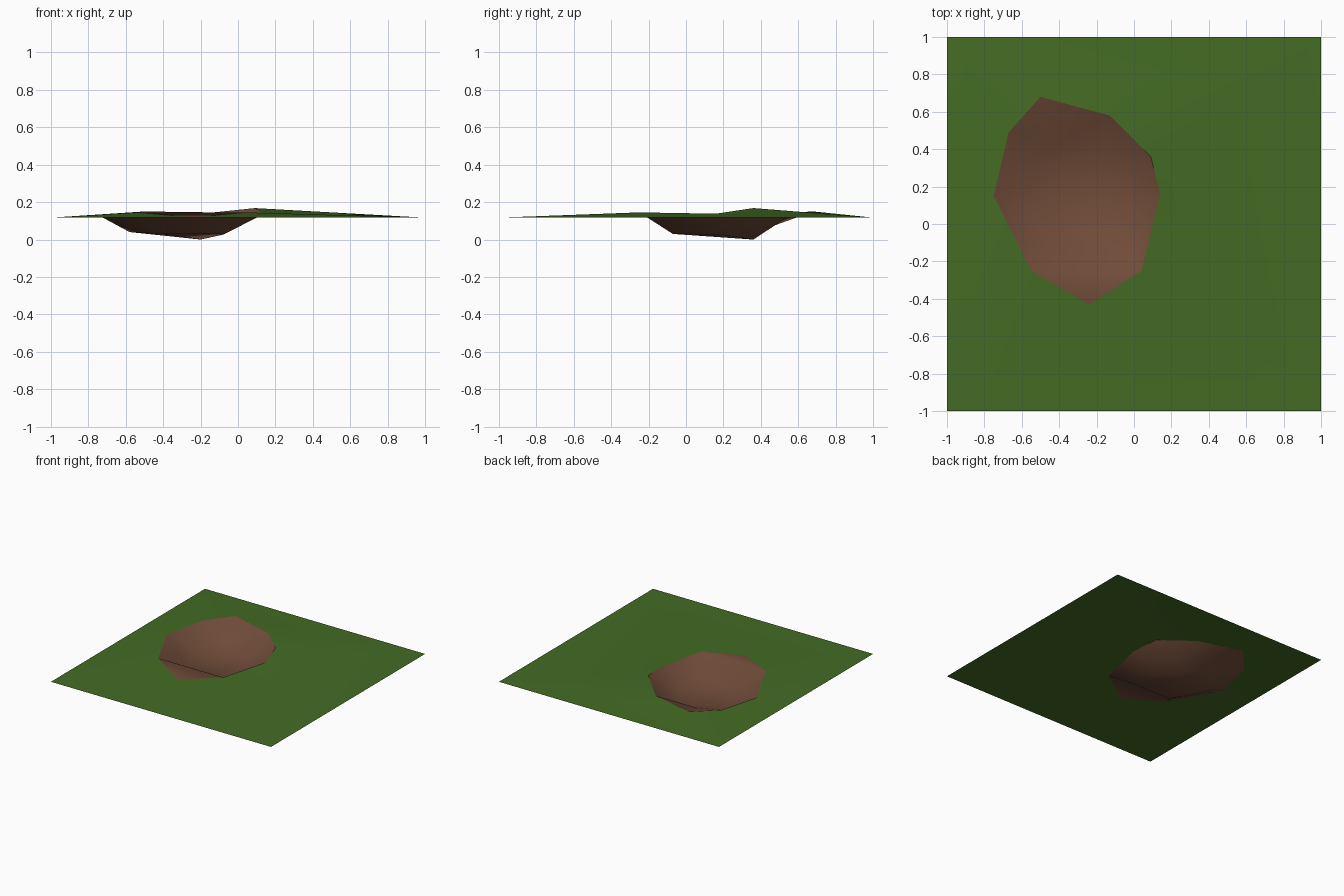
import bpy
from mathutils import Vector
from mathutils.geometry import delaunay_2d_cdt

if "Cube" in bpy.data.objects:
    bpy.data.objects.remove(bpy.data.objects["Cube"])


def material(name, color):
    m = bpy.data.materials.new(name)
    m.diffuse_color = (*color, 1)
    m.use_nodes = True
    m.node_tree.nodes["Principled BSDF"].inputs["Base Color"].default_value = m.diffuse_color
    return m


grass = material("grass green", (0.058, 0.148, 0.018))
soil = material("soil brown", (0.165, 0.073, 0.042))

# square lawn corners, raised rim of the hole, and points of the hollow floor
G = 0.117
corners = [(-1, -1, G), (1, -1, G), (1, 1, G), (-1, 1, G)]
rim = [(-.24, -.43, .118), (.04, -.25, .145), (.14, .16, .138), (.09, .36, .168),
       (-.13, .58, .145), (-.5, .68, .15), (-.67, .49, .138), (-.75, .15, .132),
       (-.55, -.25, .145)]
floor = [(-.07, -.07, .03), (-.08, .19, .026), (-.2, .36, 0), (-.4, .43, .06),
         (-.58, .24, .04), (-.4, -.07, .03)]


def loop(start, n):
    return [(start + i, start + (i + 1) % n) for i in range(n)]


def sheet(name, points, edges, keep, mat):
    """Triangulated height sheet keeping the faces whose vertices pass a rule."""
    _, _, faces, *_ = delaunay_2d_cdt([Vector(p[:2]) for p in points], edges, [], 0, 1e-5)
    tris = [f for f in faces if keep(f)]
    # make every face look upward
    up = []
    for f in tris:
        a, b, c = (Vector(points[i]) for i in f[:3])
        up.append(f if (b - a).cross(c - a).z > 0 else f[::-1])
    me = bpy.data.meshes.new(name)
    me.from_pydata(points, [], up)
    me.materials.append(mat)
    me.shade_smooth()
    ob = bpy.data.objects.new(name, me)
    bpy.context.collection.objects.link(ob)


n = len(rim)
# lawn: every triangle that touches a corner of the square
sheet("lawn", corners + rim, loop(0, 4) + loop(4, n), lambda f: min(f) < 4, grass)
# hollow: everything inside the rim, with a ridge cutting off the front lip
ridge = [(1, n - 1)]


def inside(f):
    x = sum((rim + floor)[i][0] for i in f) / len(f)
    y = sum((rim + floor)[i][1] for i in f) / len(f)
    hit = False
    for i, j in loop(0, n):
        (x1, y1, _), (x2, y2, _) = rim[i], rim[j]
        if (y1 > y) != (y2 > y) and x < (x2 - x1) * (y - y1) / (y2 - y1) + x1:
            hit = not hit
    return hit


sheet("hollow", rim + floor, loop(0, n) + ridge + loop(n, len(floor)), inside, soil)
